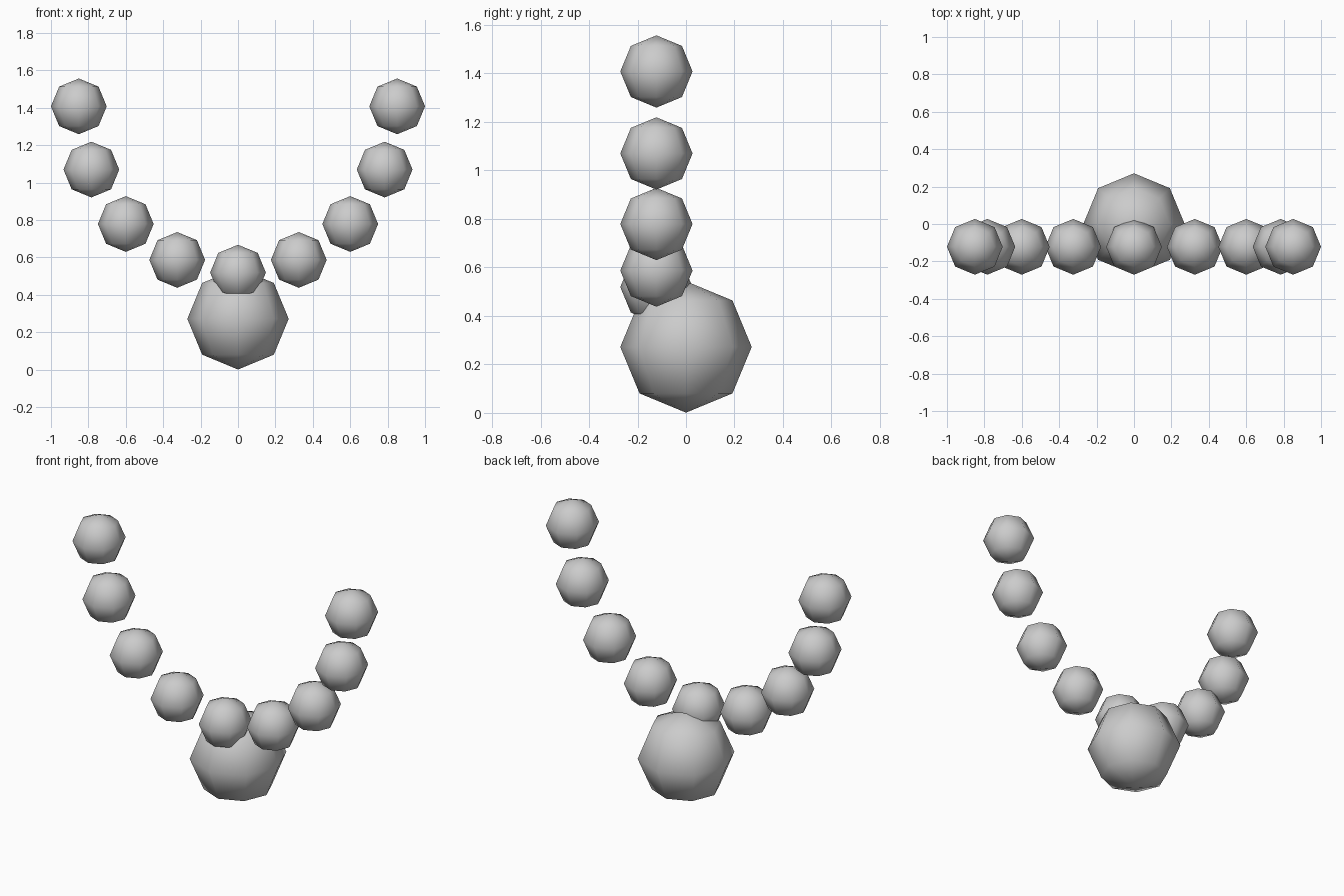
import bpy

if "Cube" in bpy.data.objects:
    bpy.data.objects.remove(bpy.data.objects["Cube"])

# One plain grey for every part
grey = bpy.data.materials.new("light grey")
grey.diffuse_color = (0.6, 0.6, 0.6, 1)
grey.use_nodes = True
grey.node_tree.nodes["Principled BSDF"].inputs["Base Color"].default_value = grey.diffuse_color


def ball(name, radius, location):
    """Low-poly, smooth-shaded ball."""
    bpy.ops.mesh.primitive_uv_sphere_add(
        segments=8, ring_count=4, radius=radius, location=location)
    obj = bpy.context.object
    obj.name = name
    obj.data.materials.append(grey)
    bpy.ops.object.shade_smooth()


BEAD_R = 0.149
BEAD_Y = -0.122

# Large pendant ball at the bottom
ball("pendant", 0.271, (0, 0, 0.272))

# Centre bead resting in the front of the pendant
ball("centre_bead", BEAD_R, (0, BEAD_Y, 0.519))

# Beads climbing outwards on both sides
for i, (x, z) in enumerate([(0.325, 0.587), (0.60, 0.779), (0.784, 1.07), (0.851, 1.408)], 1):
    for side, s in (("left", -1), ("right", 1)):
        ball(f"{side}_bead_{i}", BEAD_R, (s * x, BEAD_Y, z))
